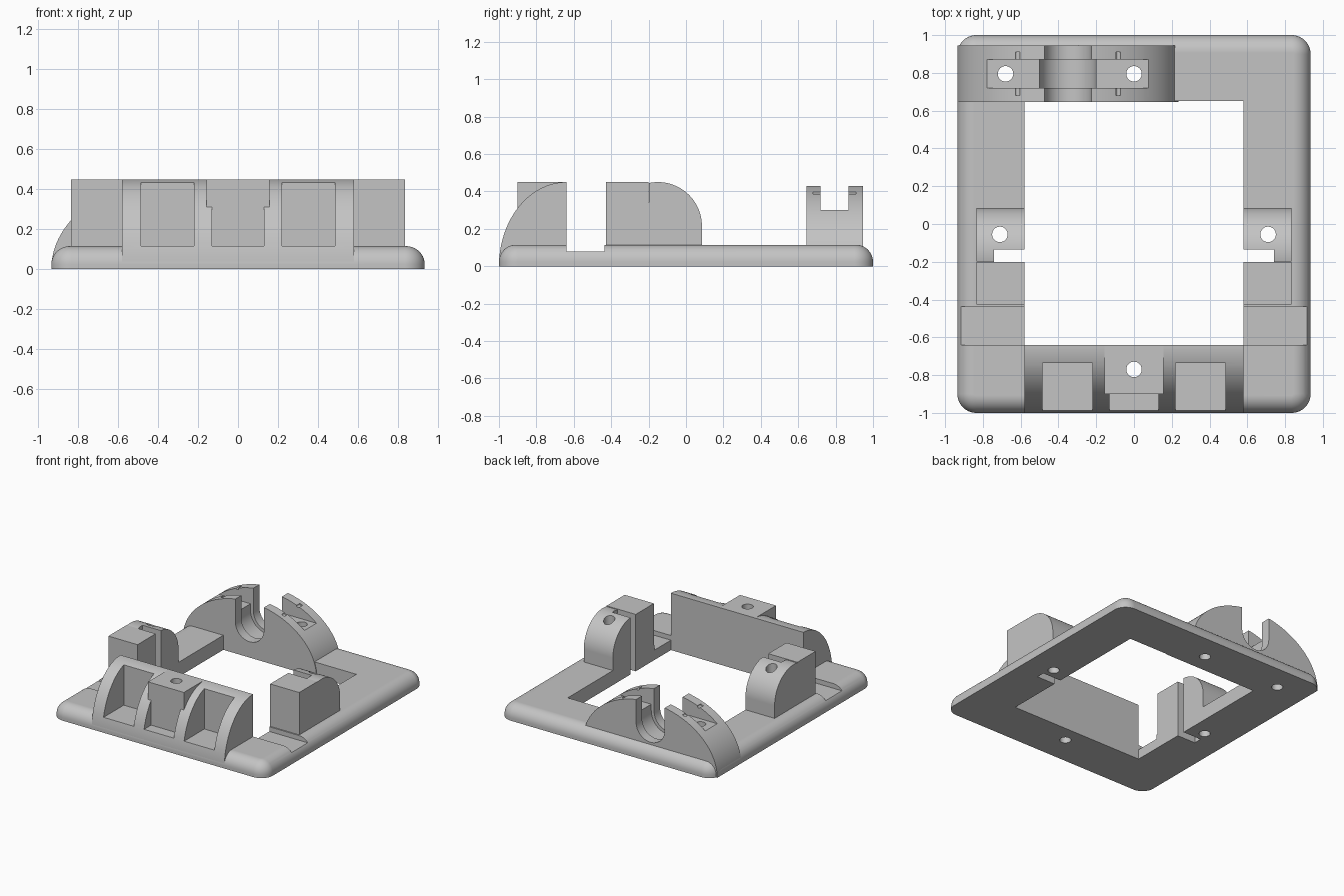
import bpy, bmesh
from math import sin, cos, pi, radians

if "Cube" in bpy.data.objects:
    bpy.data.objects.remove(bpy.data.objects["Cube"])

grey = bpy.data.materials.new("light_grey")
grey.use_nodes = True
grey.diffuse_color = (0.55, 0.55, 0.55, 1)
grey.node_tree.nodes["Principled BSDF"].inputs["Base Color"].default_value = (0.55, 0.55, 0.55, 1)


def add(name, bm):
    bmesh.ops.recalc_face_normals(bm, faces=bm.faces)
    mesh = bpy.data.meshes.new(name)
    bm.to_mesh(mesh)
    bm.free()
    mesh.materials.append(grey)
    ob = bpy.data.objects.new(name, mesh)
    bpy.context.collection.objects.link(ob)
    return ob


def prism(name, pts, axis, lo, hi):
    """Extrude a 2D outline along x (yz outline), y (xz outline) or z (xy outline)."""
    place = {"x": lambda a, b, t: (t, a, b),
             "y": lambda a, b, t: (a, t, b),
             "z": lambda a, b, t: (a, b, t)}[axis]
    bm = bmesh.new()
    near = [bm.verts.new(place(a, b, lo)) for a, b in pts]
    far = [bm.verts.new(place(a, b, hi)) for a, b in pts]
    bm.faces.new(near)
    bm.faces.new(far)
    n = len(pts)
    for i in range(n):
        j = (i + 1) % n
        bm.faces.new((near[i], near[j], far[j], far[i]))
    return add(name, bm)


def box(name, x0, x1, y0, y1, z0, z1):
    return prism(name, [(x0, y0), (x1, y0), (x1, y1), (x0, y1)], "z", z0, z1)


def arc(cx, cy, rx, ry, start, end, steps=32):
    angles = [radians(start + (end - start) * i / steps) for i in range(steps + 1)]
    return [(cx + rx * cos(a), cy + ry * sin(a)) for a in angles]


def cylinder(name, a, b, r, axis, lo, hi):
    return prism(name, arc(a, b, r, r, 0, 360, 32)[:-1], axis, lo, hi)


def select(ob):
    bpy.ops.object.select_all(action="DESELECT")
    ob.select_set(True)
    bpy.context.view_layer.objects.active = ob


def cut(target, *cutters):
    """Subtract each cutter and discard it."""
    for c in cutters:
        select(target)
        mod = target.modifiers.new("cut", "BOOLEAN")
        mod.operation = "DIFFERENCE"
        mod.solver = "EXACT"
        mod.object = c
        bpy.ops.object.modifier_apply(modifier=mod.name)
        bpy.data.objects.remove(c)


def finish(ob):
    select(ob)
    bpy.ops.object.shade_smooth_by_angle(angle=radians(25))
    mod = ob.modifiers.new("even_normals", "WEIGHTED_NORMAL")
    mod.keep_sharp = True


TOP, PLATE, IN_X = 0.45, 0.115, 0.58
FRONT, BACK = -0.64, 0.65
ARCH_X, ARCH_HOLE_Y = -0.35, 0.795


def screw_hole(x, y):
    return cylinder("screw_cutter", x, y, 0.041, "z", -0.2, 0.7)


def side_slot(s):
    x0, x1 = sorted((s * 0.5, s * 0.74))
    return box("slot_cutter", x0, x1, -0.2, -0.135, -0.2, 0.7)


def u_slot(half, y0, y1):
    outline = arc(ARCH_X, 0.25, half, half, 180, 360) + [(ARCH_X + half, 0.7), (ARCH_X - half, 0.7)]
    return prism("u_cutter", outline, "y", y0, y1)


# Base plate with rounded corners and rounded upper rim
bm = bmesh.new()
bmesh.ops.create_cube(bm, size=1)
for v in bm.verts:
    v.co = (v.co.x * 1.87, v.co.y * 2, (v.co.z + 0.5) * PLATE)
upright = [e for e in bm.edges if abs(e.verts[0].co.z - e.verts[1].co.z) > 0.01]
bmesh.ops.bevel(bm, geom=upright, offset=0.1, segments=10, affect="EDGES", profile=0.5)
rim = [e for e in bm.edges if all(v.co.z > PLATE - 0.001 for v in e.verts)]
bmesh.ops.bevel(bm, geom=rim, offset=0.092, segments=10, affect="EDGES", profile=0.5)
base = add("base_plate", bm)
cut(base, box("opening_cutter", -IN_X, IN_X, FRONT, BACK, -0.2, 0.7), screw_hole(0, -0.77))
for s in (-1, 1):
    x0, x1 = sorted((s * 0.5, s * 1.1))
    cut(base, box("groove_cutter", x0, x1, FRONT, -0.437, 0.078, 0.7), side_slot(s), screw_hole(s * 0.71, -0.055))
for x in (-0.68, 0):
    cut(base, screw_hole(x, ARCH_HOLE_Y))
cut(base, u_slot(0.15, 0.72, 0.87))
finish(base)

# Front wall with its curved ribs
rib_outline = arc(FRONT, 0, 0.36, TOP, 180, 90) + [(FRONT, 0)]
wall = prism("front_wall", rib_outline, "x", -IN_X, IN_X)
for x0, x1 in ((-0.485, -0.22), (0.22, 0.485)):
    cut(wall, box("pocket_cutter", x0, x1, -1.2, -0.735, PLATE, 0.7))
cut(wall, box("bay_cutter", -0.13, 0.13, -1.2, -0.8, PLATE, 0.7), screw_hole(0, -0.77))
finish(wall)

# Centre screw block on the front wall
block = box("front_screw_block", -0.157, 0.157, -0.9, FRONT, 0.05, TOP)
cut(block, screw_hole(0, -0.77))
finish(block)

# Side blocks: a square part and a round-backed part with a slot between
for s, side in ((-1, "right"), (1, "left")):
    x0, x1 = sorted((s * IN_X, s * 0.835))
    finish(box(side + "_square_block", x0, x1, -0.427, -0.2, 0.05, TOP))
    outline = arc(-0.15, 0.215, 0.235, 0.235, 0, 102) + [(-0.2, 0.05), (0.085, 0.05)]
    rounded = prism(side + "_round_block", outline, "x", x0, x1)
    cut(rounded, side_slot(s), screw_hole(s * 0.71, -0.055))
    finish(rounded)

# Rear arch with shaft cradle, strap channel and screw holes
arch = prism("rear_arch", arc(ARCH_X, 0, 0.585, 0.44, 0, 180, 64), "y", 0.645, 0.945)
cut(arch, box("channel_cutter", -1.2, 0.6, 0.72, 0.87, 0.3, 0.7),
    u_slot(0.125, 0.5, 1.1), u_slot(0.15, 0.72, 0.87))
for x in (-0.68, 0):
    cut(arch, screw_hole(x, ARCH_HOLE_Y))
for x in (-0.617, -0.083):
    cut(arch, cylinder("pin_cutter", x, 0.393, 0.013, "y", 0.68, 0.91))
finish(arch)
